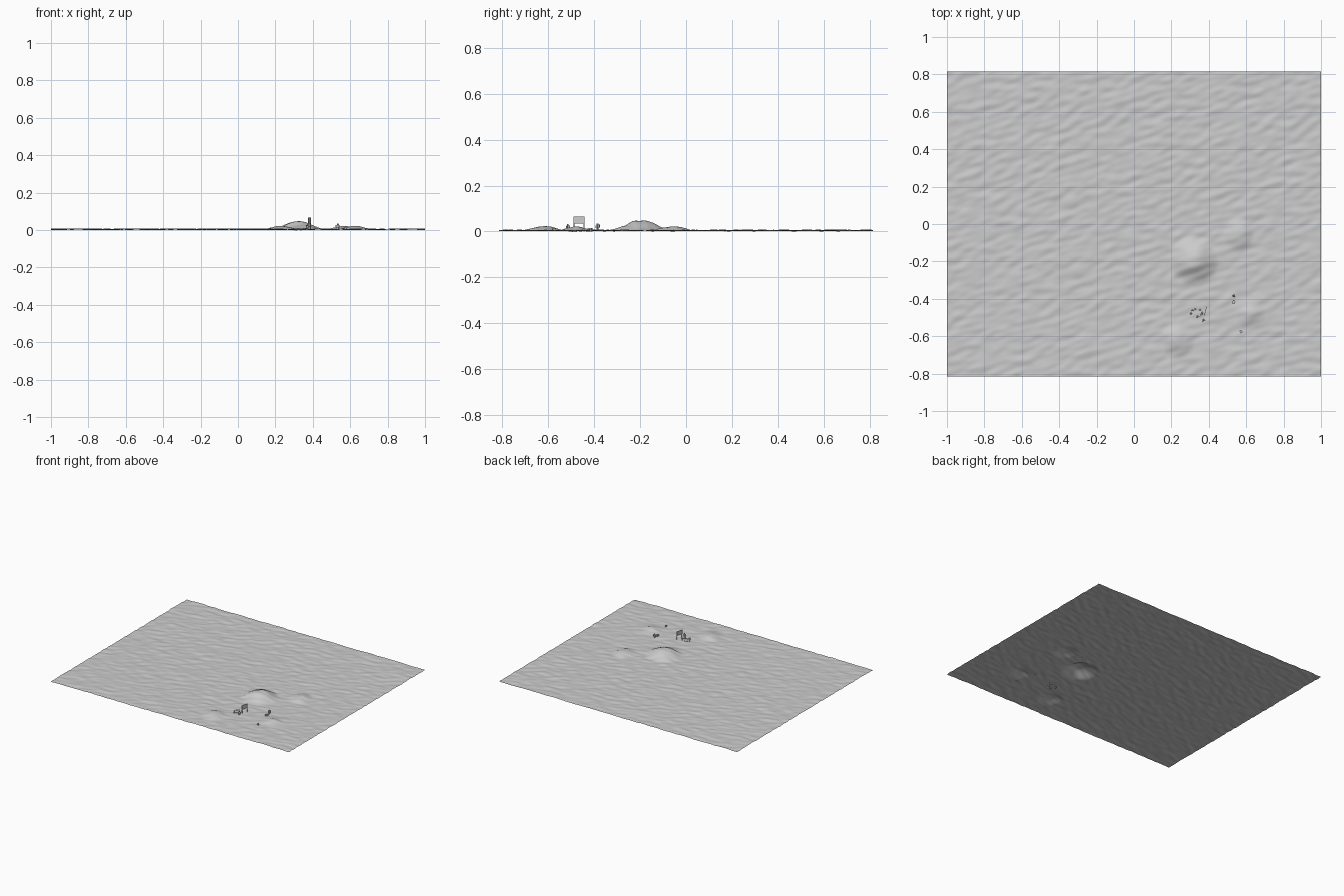
import bpy, bmesh, math
from mathutils import Vector, Matrix, noise

cube = bpy.data.objects.get("Cube")
if cube:
    bpy.data.objects.remove(cube)

grey = bpy.data.materials.new("dusty grey")
grey.use_nodes = True
colour = (0.6, 0.6, 0.6, 1)
grey.diffuse_color = colour
grey.node_tree.nodes["Principled BSDF"].inputs["Base Color"].default_value = colour

HALF_X, HALF_Y = 1.0, 0.815
# Mounds: x, y, radius, height
MOUNDS = [(0.32, -0.195, 0.14, 0.043), (0.56, -0.055, 0.09, 0.018),
          (0.23, -0.62, 0.10, 0.018), (0.62, -0.48, 0.09, 0.016)]


def relief(x, y):
    """Wind-blown ripples plus the rounded mounds."""
    along, across = x * 0.95 + y * 0.3, y * 0.95 - x * 0.3
    z = 0.008 + 0.0045 * noise.noise(Vector((along / 0.08, across / 0.033, 0)))
    z += 0.002 * noise.noise(Vector((x / 0.2, y / 0.12, 5)))
    for mx, my, radius, height in MOUNDS:
        t = math.hypot(x - mx, y - my) / radius
        if t < 1:
            z += height * (1 - t * t) ** 2
    return z


def finish(name, bm, smooth=False):
    mesh = bpy.data.meshes.new(name)
    bm.to_mesh(mesh)
    bm.free()
    for poly in mesh.polygons:
        poly.use_smooth = smooth
    mesh.materials.append(grey)
    obj = bpy.data.objects.new(name, mesh)
    bpy.context.collection.objects.link(obj)
    return obj


# Ground sheet
bm = bmesh.new()
bmesh.ops.create_grid(bm, x_segments=220, y_segments=180, size=1)
for v in bm.verts:
    v.co.y *= HALF_Y
    v.co.z = relief(v.co.x, v.co.y)
lowest = min(v.co.z for v in bm.verts)
for v in bm.verts:
    v.co.z -= lowest
finish("ground", bm, True)


def add_box(bm, centre, size, turn=0):
    m = (Matrix.Translation(centre) @ Matrix.Rotation(turn, 4, "Z")
         @ Matrix.Diagonal((*size, 1)))
    bmesh.ops.create_cube(bm, size=1, matrix=m)


def add_ball(bm, centre, radius):
    bmesh.ops.create_icosphere(bm, subdivisions=2, radius=radius,
                               matrix=Matrix.Translation(centre))


# Sign board on two posts
SIGN_X, SIGN_Y, TURN = 0.382, -0.466, -0.25
bm = bmesh.new()
add_box(bm, (SIGN_X, SIGN_Y, 0.050), (0.003, 0.05, 0.032), TURN)
finish("sign_board", bm)
bm = bmesh.new()
for side in (-1, 1):
    offset = Matrix.Rotation(TURN, 3, "Z") @ Vector((0, side * 0.023, 0))
    add_box(bm, (SIGN_X + offset.x, SIGN_Y + offset.y, 0.033),
            (0.003, 0.003, 0.066), TURN)
finish("sign_posts", bm)


def figure(name, x, y, height, turn):
    """Small suited figure with a pack, about `height` tall."""
    bm = bmesh.new()
    h = height
    add_box(bm, (0, 0, h * 0.58), (h * 0.34, h * 0.22, h * 0.34))
    add_box(bm, (0, h * 0.2, h * 0.62), (h * 0.28, h * 0.16, h * 0.36))
    add_ball(bm, (0, 0, h * 0.86), h * 0.14)
    for side in (-1, 1):
        add_box(bm, (side * h * 0.1, 0, h * 0.2), (h * 0.13, h * 0.16, h * 0.42))
        add_box(bm, (side * h * 0.24, -h * 0.06, h * 0.55),
                (h * 0.11, h * 0.2, h * 0.34))
    obj = finish(name, bm)
    obj.location = (x, y, relief(x, y) - lowest - 0.001)
    obj.rotation_euler.z = turn


figure("figure_by_sign", 0.372, -0.515, 0.030, 0.5)
figure("figure_by_mound", 0.533, -0.385, 0.032, -0.4)


def low_stone(name, x, y, size):
    bm = bmesh.new()
    add_box(bm, (x, y, relief(x, y) - lowest + size * 0.3),
            (size * 1.3, size, size), x * 20)
    finish(name, bm)


# Scattered equipment and stones
for i, (x, y, size) in enumerate([(0.325, -0.505, 0.010), (0.352, -0.49, 0.010),
                                  (0.533, -0.418, 0.014), (0.572, -0.575, 0.012)]):
    low_stone(f"stone_{i + 1}", x, y, size)

# Low pebbles in front of the sign
bm = bmesh.new()
for i in range(7):
    x, y = 0.335 + 0.03 * math.cos(i * 2.4), -0.475 + 0.02 * math.sin(i * 2.4)
    add_ball(bm, (x, y, relief(x, y) - lowest), 0.005)
finish("pebbles", bm, True)
